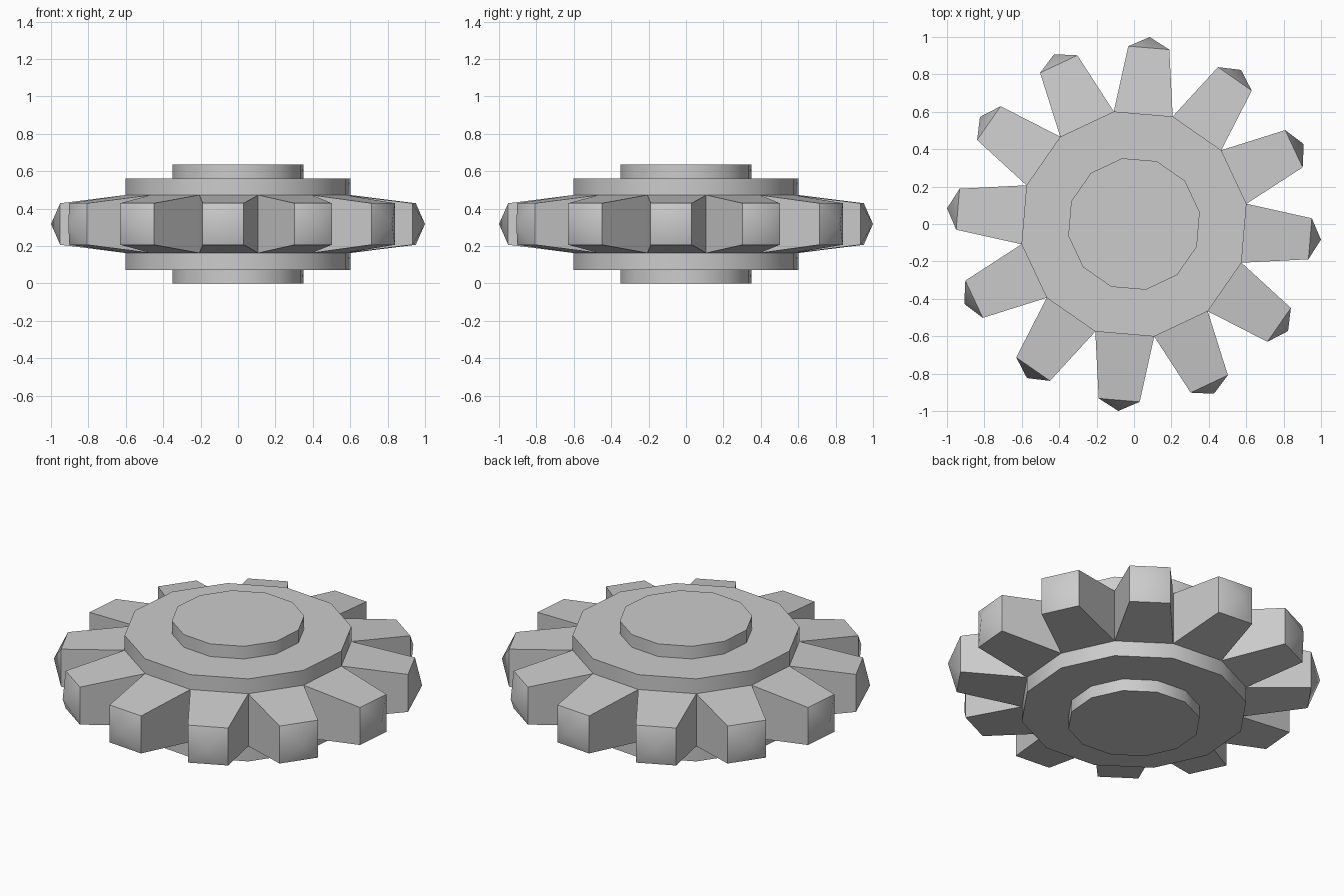
import bpy
import bmesh
from math import cos, sin, radians, pi
from mathutils import Vector

cube = bpy.data.objects.get("Cube")
if cube:
    bpy.data.objects.remove(cube, do_unlink=True)

TEETH = 12
TURN = radians(10.2)        # angle of the first hub corner
MID = 0.318                 # height of the middle plane
HUB, BOSS = 0.611, 0.357    # corner radii
TOOTH_END, TOOTH_TIP = 0.945, 1.003

steel = bpy.data.materials.new("grey_steel")
steel.use_nodes = True
grey = (0.6, 0.6, 0.6, 1)
steel.diffuse_color = grey
steel.node_tree.nodes["Principled BSDF"].inputs["Base Color"].default_value = grey


def ring(bm, radius, z):
    return [bm.verts.new((radius * cos(TURN + i * 2 * pi / TEETH),
                          radius * sin(TURN + i * 2 * pi / TEETH), z))
            for i in range(TEETH)]


bm = bmesh.new()

# Stepped hub: boss, disc and boss stacked as one turned profile
profile = [(BOSS, -0.318), (BOSS, -0.246), (HUB, -0.246), (HUB, -0.155),
           (HUB, 0.155), (HUB, 0.243), (BOSS, 0.243), (BOSS, 0.318)]
rings = [ring(bm, r, MID + z) for r, z in profile]
bands = []
for low, high in zip(rings, rings[1:]):
    bands.append([bm.faces.new((low[i], low[(i + 1) % TEETH],
                                high[(i + 1) % TEETH], high[i]))
                  for i in range(TEETH)])
bm.faces.new(rings[0][::-1])
bm.faces.new(rings[-1])

# Teeth: extrude each face of the middle band, taper it and point its end
for face in bands[3]:
    out = face.calc_center_median()
    out.z = 0
    out.normalize()
    side = Vector((-out.y, out.x, 0))
    end = bmesh.ops.extrude_discrete_faces(bm, faces=[face])["faces"][0]
    for v in end.verts:
        across = 0.11 if v.co.dot(side) > 0 else -0.11
        height = 0.111 if v.co.z > MID else -0.111
        v.co = out * TOOTH_END + side * across + Vector((0, 0, MID + height))
    tip = bmesh.ops.poke(bm, faces=[end])
    tip["verts"][0].co = out * TOOTH_TIP + Vector((0, 0, MID))

bmesh.ops.recalc_face_normals(bm, faces=bm.faces)
mesh = bpy.data.meshes.new("gear_wheel")
bm.to_mesh(mesh)
bm.free()
mesh.materials.append(steel)
gear = bpy.data.objects.new("gear_wheel", mesh)
bpy.context.collection.objects.link(gear)

# Smooth the blunt tooth points and hub rim, keep all other edges sharp
bpy.context.view_layer.objects.active = gear
gear.select_set(True)
bpy.ops.object.shade_smooth_by_angle(angle=radians(40))
